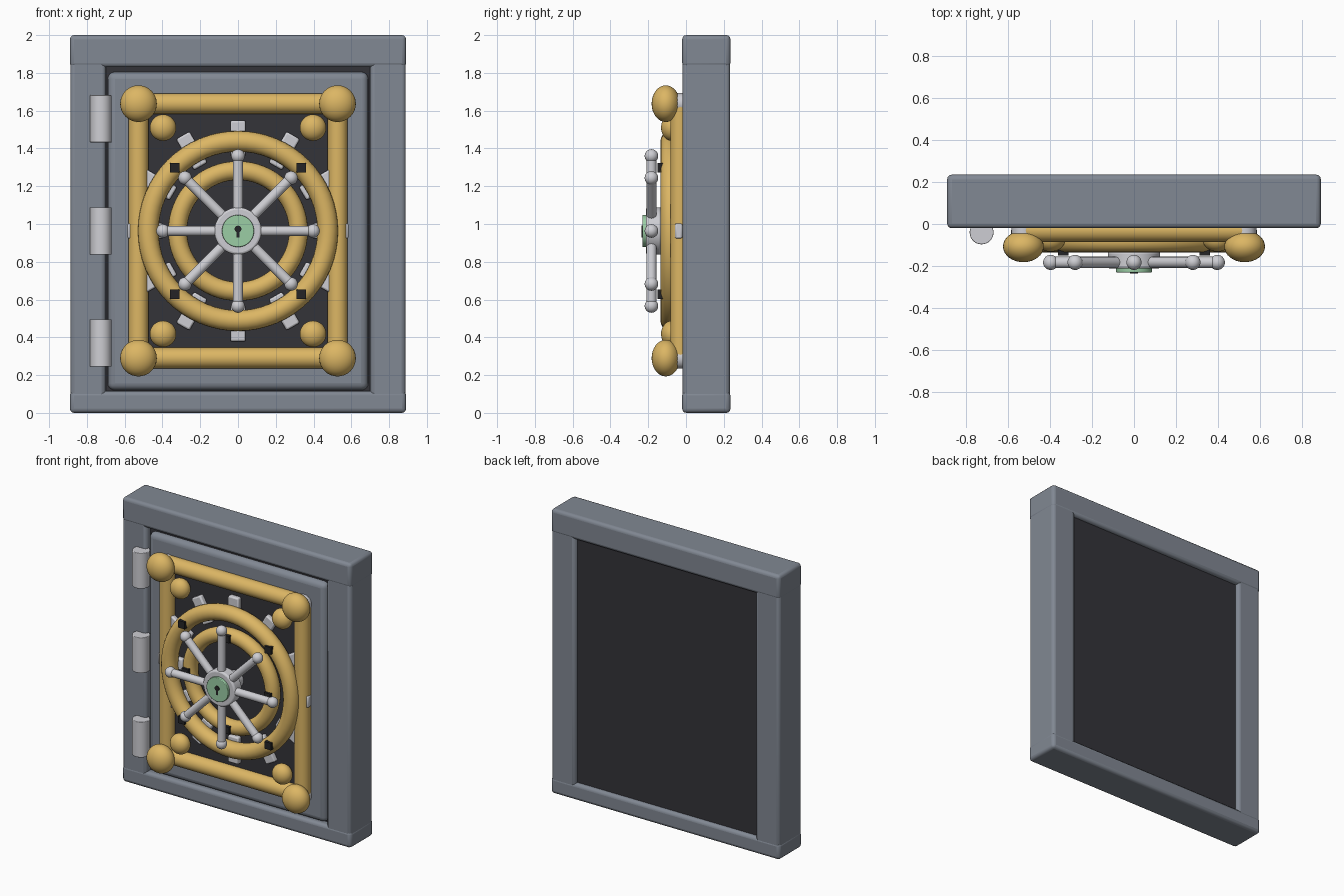
import bpy, math
from mathutils import Vector

if "Cube" in bpy.data.objects:
    bpy.data.objects.remove(bpy.data.objects["Cube"])

CZ = 0.963  # height of the wheel centre


def material(name, r, g, b):
    m = bpy.data.materials.new(name)
    lin = lambda c: ((c / 255 + 0.055) / 1.055) ** 2.4
    m.diffuse_color = (lin(r), lin(g), lin(b), 1)
    m.use_nodes = True
    m.node_tree.nodes["Principled BSDF"].inputs["Base Color"].default_value = m.diffuse_color
    return m


STEEL = material("steel_grey", 129, 136, 147)
GOLD = material("gold", 220, 182, 100)
SILVER = material("silver", 206, 206, 211)
GREEN = material("pale_green", 155, 205, 165)
DARK = material("dark_panel", 52, 51, 57)
BLACK = material("black", 36, 36, 38)


def finish(name, mat, bevel=0, segments=3, smooth=True):
    ob = bpy.context.object
    ob.name = name
    ob.data.materials.append(mat)
    bpy.ops.object.transform_apply(location=False, rotation=False, scale=True)
    if smooth:
        bpy.ops.object.shade_smooth_by_angle(angle=math.radians(40))
    if bevel:
        mod = ob.modifiers.new("bevel", 'BEVEL')
        mod.width, mod.segments = bevel, segments
        mod.limit_method = 'ANGLE'
    return ob


def box(name, mat, x, y, z, bevel=0, segments=3):
    """Box from (min, max) pairs."""
    bpy.ops.mesh.primitive_cube_add(size=1, location=[(a + b) / 2 for a, b in (x, y, z)])
    bpy.context.object.scale = [b - a for a, b in (x, y, z)]
    return finish(name, mat, bevel, segments)


def rod(name, mat, a, b, r, bevel=0, verts=32):
    a, b = Vector(a), Vector(b)
    bpy.ops.mesh.primitive_cylinder_add(
        vertices=verts, radius=r, depth=(b - a).length, location=(a + b) / 2,
        rotation=(b - a).to_track_quat('Z', 'Y').to_euler())
    return finish(name, mat, bevel)


def ball(name, mat, loc, r, ry=None):
    bpy.ops.mesh.primitive_uv_sphere_add(segments=32, ring_count=16, radius=r, location=loc)
    bpy.context.object.scale.y = (ry or r) / r
    return finish(name, mat)


def ring(name, mat, y, major, minor):
    bpy.ops.mesh.primitive_torus_add(
        major_segments=64, minor_segments=20, major_radius=major, minor_radius=minor,
        location=(0, y, CZ), rotation=(math.pi / 2, 0, 0))
    return finish(name, mat)


# Outer frame
box("frame_top", STEEL, (-.89, .89), (-.02, .235), (1.83, 2), .022)
box("frame_bottom", STEEL, (-.89, .89), (-.02, .235), (0, .115), .022)
for s, side in ((-1, "left"), (1, "right")):
    x = sorted((s * .70, s * .888))
    box("frame_" + side, STEEL, x, (-.018, .233), (.05, 1.9), .022)

# Dark core slab and the raised door rim around its recess
box("core_panel", DARK, (-.72, .72), (.03, .205), (.08, 1.86))
rim = box("door_rim", STEEL, (-.69, .69), (-.015, .06), (.12, 1.805), .045, 4)
box("inner_panel", DARK, (-.52, .52), (-.024, -.01), (.30, 1.63))

# Gold square of bars with corner balls and standoffs
BX, ZB, ZT, BY = .527, .29, 1.637, -.03
for z, n in ((ZB, "bottom"), (ZT, "top")):
    rod("bar_" + n, GOLD, (-BX, BY, z), (BX, BY, z), .055)
for x, n in ((-BX, "left"), (BX, "right")):
    rod("bar_" + n, GOLD, (x, BY, ZB), (x, BY, ZT), .053)
    for z in (ZB, ZT):
        rod("corner_standoff", SILVER, (x, 0, z), (x, -.06, z), .056)
        ball("corner_ball", GOLD, (x, -.107, z), .097, .075)
for x in (-.397, .397):
    for z in (.418, 1.51):
        ball("small_ball", GOLD, (x, -.075, z), .07, .057)

# Gold rings
ring("outer_ring", GOLD, -.08, .475, .055)
ring("inner_ring", GOLD, -.07, .32, .05)

# Locking bolts radiating from under the outer ring
for i in range(12):
    a = i * math.pi / 6
    bpy.ops.mesh.primitive_cube_add(
        size=1, location=(.49 * math.cos(a), -.038, CZ + .49 * math.sin(a)), rotation=(0, -a, 0))
    bpy.context.object.scale = (.19, .04, .082)
    finish("locking_bolt", SILVER, .01, 2)

# Black clips on both rings
for i in range(4):
    for r, a, y in ((.475, math.pi / 4, -.13), (.32, 0, -.115)):
        a += i * math.pi / 2
        x, z = r * math.cos(a), CZ + r * math.sin(a)
        box("ring_clip", BLACK, (x - .025, x + .025), (y - .02, y + .04), (z - .025, z + .025))

# Spoked hand wheel
WY = -.183
for i in range(8):
    a = i * math.pi / 4
    end = (.397 * math.cos(a), WY, CZ + .397 * math.sin(a))
    rod("wheel_spoke", SILVER, (0, WY, CZ), end, .027, verts=20)
    ball("spoke_knob", SILVER, end, .036)
rod("wheel_shaft", SILVER, (0, 0, CZ), (0, -.15, CZ), .06)
rod("wheel_hub", SILVER, (0, -.13, CZ), (0, -.213, CZ), .125, .012, 48)

# Lock face with keyhole
rod("lock_face", GREEN, (0, -.2, CZ), (0, -.231, CZ), .085, .004, 48)
rod("keyhole_round", BLACK, (0, -.225, CZ + .01), (0, -.235, CZ + .01), .018)
box("keyhole_slot", BLACK, (-.007, .007), (-.235, -.225), (CZ - .035, CZ + .01))

# Hinges
for z in (.37, .963, 1.557):
    rod("hinge", SILVER, (-.726, -.04, z - .125), (-.726, -.04, z + .125), .057, .004)
